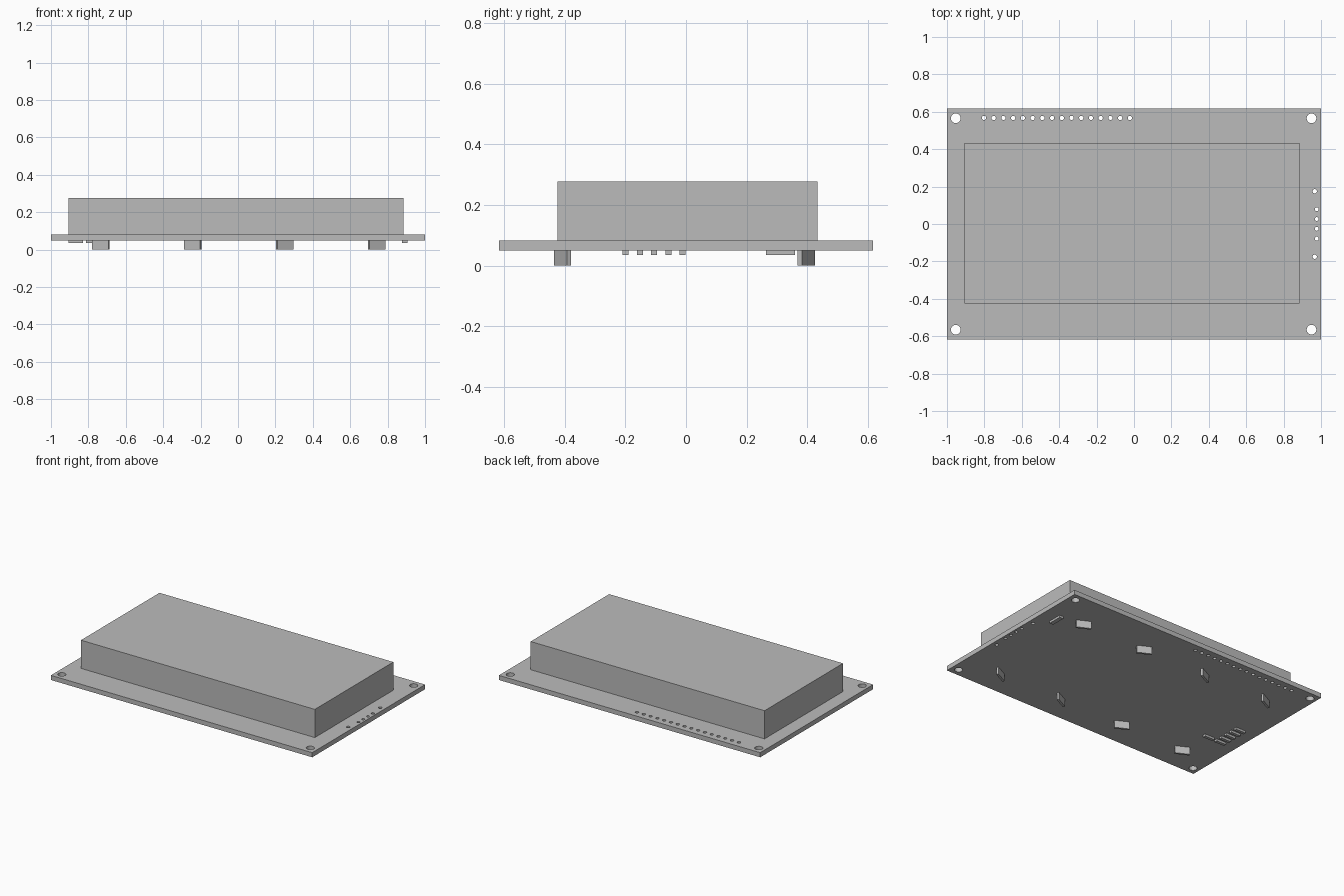
import bpy
import bmesh
import math
from mathutils import Matrix, Vector

cube = bpy.data.objects.get("Cube")
if cube:
    bpy.data.objects.remove(cube, do_unlink=True)

GREY = (0.5, 0.5, 0.5, 1.0)
grey = bpy.data.materials.new("plain grey")
grey.use_nodes = True
grey.diffuse_color = GREY
grey.node_tree.nodes["Principled BSDF"].inputs["Base Color"].default_value = GREY

BOARD_LOW, BOARD_HIGH, DISPLAY_TOP = 0.05, 0.082, 0.277


def add_object(name, bm):
    mesh = bpy.data.meshes.new(name)
    bm.to_mesh(mesh)
    bm.free()
    mesh.materials.append(grey)
    obj = bpy.data.objects.new(name, mesh)
    bpy.context.collection.objects.link(obj)
    return obj


def add_box(name, centre, size, angle=0.0):
    bm = bmesh.new()
    place = (Matrix.Translation(Vector(centre)) @ Matrix.Rotation(angle, 4, 'Z')
             @ Matrix.Diagonal((*size, 1)))
    bmesh.ops.create_cube(bm, size=1, matrix=place)
    return add_object(name, bm)


def span_box(name, low, high):
    low, high = Vector(low), Vector(high)
    return add_box(name, (low + high) / 2, high - low)


# Circuit board
board = span_box("circuit_board", (-1, -0.617, BOARD_LOW), (1, 0.617, BOARD_HIGH))

# Drilled holes: mounting corners, pin row along the back, side connector
holes = [(x, y, 0.026) for x in (-0.953, 0.949) for y in (-0.565, 0.565)]
holes += [(-0.802 + 0.052 * i, 0.567, 0.0115) for i in range(16)]
holes += [(0.977, -0.078 + 0.0523 * i, 0.0105) for i in range(4)]
holes += [(0.966, y, 0.0115) for y in (-0.175, 0.175)]

bm = bmesh.new()
for x, y, radius in holes:
    bmesh.ops.create_cone(bm, cap_ends=True, segments=24, radius1=radius,
                          radius2=radius, depth=0.2,
                          matrix=Matrix.Translation((x, y, BOARD_LOW)))
cutter = add_object("hole_cutter", bm)
cutter.hide_render = True

drill = board.modifiers.new("holes", 'BOOLEAN')
drill.operation = 'DIFFERENCE'
drill.solver = 'EXACT'
drill.object = cutter
bpy.context.view_layer.objects.active = board
board.select_set(True)
bpy.ops.object.modifier_apply(modifier=drill.name)
bpy.ops.object.shade_smooth_by_angle(angle=math.radians(30))
bpy.data.objects.remove(cutter, do_unlink=True)

# Display housing
span_box("display_housing", (-0.905, -0.424, BOARD_HIGH), (0.885, 0.434, DISPLAY_TOP))

# Twisted fixing tabs under the board
for i, x in enumerate((-0.733, -0.242, 0.251, 0.742)):
    for row, y in (("front", -0.407), ("back", 0.397)):
        falling = (i < 2) == (row == "front")
        twist = math.radians(-27 if falling else 27)
        add_box(f"{row}_tab_{i + 1}", (x, y, BOARD_LOW / 2),
                (0.097, 0.015, BOARD_LOW), twist)

# Small surface components under the board
CHIP_LOW = 0.035
chips = [(-0.905, -0.199 + 0.047 * i) for i in range(5)] + [(-0.812, -0.199)]
for i, (x, y) in enumerate(chips):
    span_box(f"resistor_{i + 1}", (x, y - 0.01, CHIP_LOW), (x + 0.075, y + 0.01, BOARD_LOW))
span_box("side_component", (0.876, 0.263, CHIP_LOW), (0.905, 0.36, BOARD_LOW))
